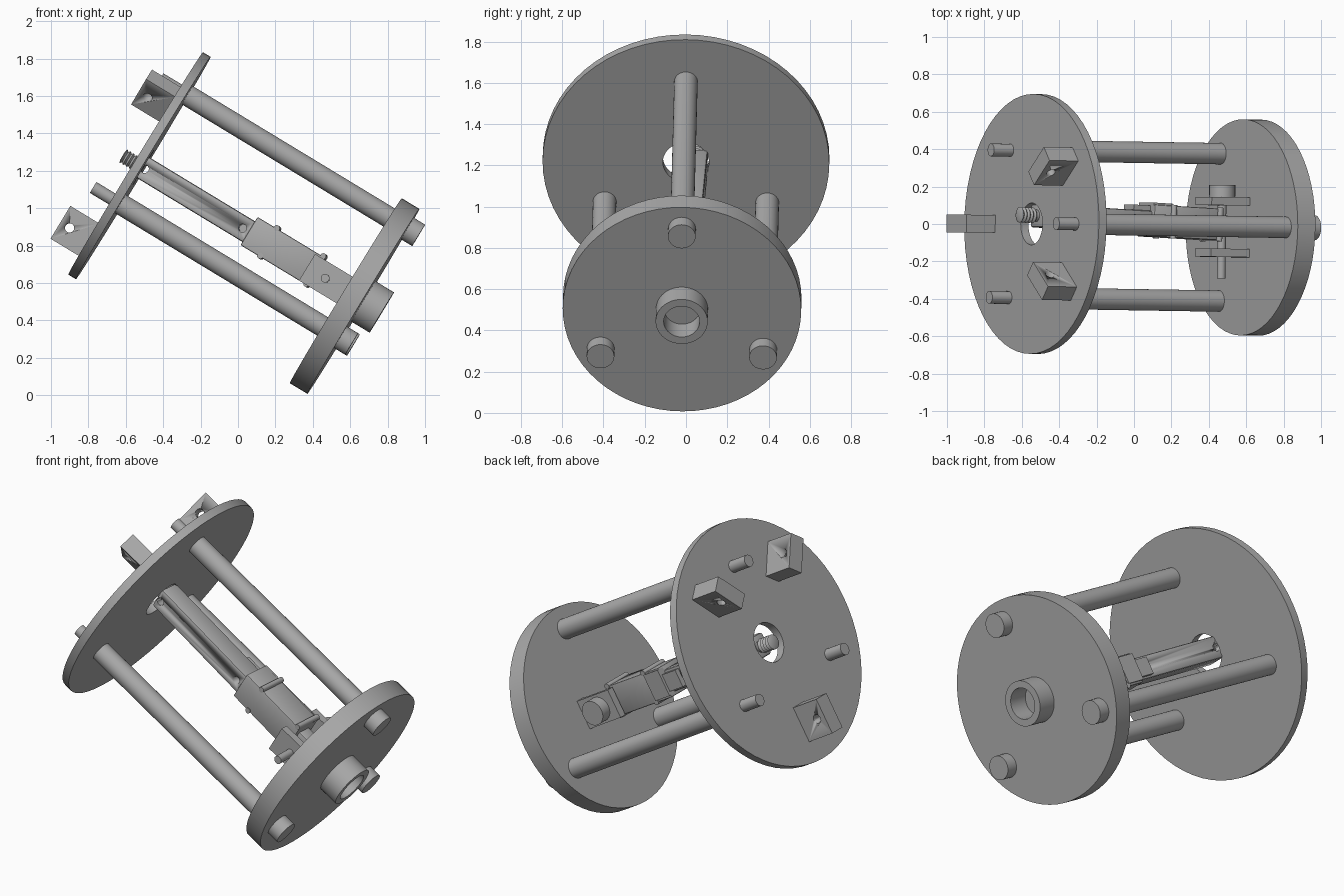
import bpy, bmesh
from math import radians, pi, sin, cos
from mathutils import Matrix, Vector

if "Cube" in bpy.data.objects:
    bpy.data.objects.remove(bpy.data.objects["Cube"], do_unlink=True)

grey = bpy.data.materials.new("plain_grey")
grey.use_nodes = True
grey.diffuse_color = (0.4, 0.4, 0.4, 1)
grey.node_tree.nodes["Principled BSDF"].inputs["Base Color"].default_value = (0.4, 0.4, 0.4, 1)

# Local frame: x runs along the tilted axis, y sideways, z up the disc face
TILT = (Matrix.Translation((-0.527, 0, 1.227)) @ Matrix.Rotation(radians(31.2), 4, 'Y')
        @ Matrix.Rotation(radians(-0.8), 4, 'Z'))
PIVOT = Matrix.Translation((1.165, 0, 0))
ACTUATOR = TILT @ PIVOT @ Matrix.Rotation(radians(-2.2), 4, 'Z') @ PIVOT.inverted()


def finish(bm, name, frame=TILT):
    bmesh.ops.recalc_face_normals(bm, faces=bm.faces)
    mesh = bpy.data.meshes.new(name)
    bm.to_mesh(mesh)
    bm.free()
    mesh.transform(frame)
    mesh.materials.append(grey)
    ob = bpy.data.objects.new(name, mesh)
    bpy.context.collection.objects.link(ob)
    bpy.ops.object.select_all(action='DESELECT')
    bpy.context.view_layer.objects.active = ob
    ob.select_set(True)
    bpy.ops.object.shade_smooth_by_angle(angle=radians(30))
    return ob


def lathe(name, profile, y=0, z=0, steps=32, closed=False, frame=TILT):
    """Spin (x, radius) points about the local x axis."""
    bm = bmesh.new()
    verts = [bm.verts.new((u, 0, r)) for u, r in profile]
    pairs = list(zip(verts, verts[1:] + verts[:1]))
    edges = [bm.edges.new(p) for p in (pairs if closed else pairs[:-1])]
    bmesh.ops.spin(bm, geom=verts + edges, axis=(1, 0, 0), cent=(0, 0, 0),
                   angle=2 * pi, steps=steps, use_merge=True)
    bmesh.ops.remove_doubles(bm, verts=bm.verts, dist=0.0005)
    bmesh.ops.translate(bm, verts=bm.verts, vec=(0, y, z))
    return finish(bm, name, frame)


def cross_pin(name, x, z, y0, y1, r, frame=TILT):
    """Cylinder lying along local y."""
    bm = bmesh.new()
    m = Matrix.Translation((x, (y0 + y1) / 2, z)) @ Matrix.Rotation(pi / 2, 4, 'X')
    bmesh.ops.create_cone(bm, cap_ends=True, segments=24, radius1=r, radius2=r,
                          depth=y1 - y0, matrix=m)
    return finish(bm, name, frame)


def box(name, low, high, frame=TILT, bevel=0):
    bm = bmesh.new()
    low, high = Vector(low), Vector(high)
    bmesh.ops.create_cube(bm, size=1, matrix=Matrix.Translation((low + high) / 2)
                          @ Matrix.Diagonal((*(high - low), 1)))
    if bevel:
        bmesh.ops.bevel(bm, geom=bm.edges[:], offset=bevel, segments=2, affect='EDGES', profile=0.5)
    return finish(bm, name, frame)


def drill(ob, x, z, r, frame=TILT):
    """Cut a sideways hole through a part."""
    cutter = cross_pin("cutter", x, z, -0.3, 0.3, r, frame)
    cutter.hide_render = True
    mod = ob.modifiers.new("hole", 'BOOLEAN')
    mod.object, mod.operation, mod.solver = cutter, 'DIFFERENCE', 'EXACT'
    bpy.context.view_layer.objects.active = ob
    bpy.ops.object.modifier_apply(modifier=mod.name)
    bpy.data.objects.remove(cutter, do_unlink=True)


# End discs: one with a centre hole, one with a hollow blind boss
lathe("large_disc", [(-0.024, 0.112), (0.024, 0.112), (0.024, 0.695), (-0.024, 0.695)],
      steps=64, closed=True)
lathe("small_disc_with_boss", [(1.29, 0), (1.29, 0.578), (1.4, 0.578), (1.4, 0.126),
                               (1.515, 0.126), (1.515, 0.087), (1.395, 0.087), (1.395, 0)], steps=64)

# Three stepped tie rods with thin pins and thick end heads
for i, name in enumerate(("top_rod", "left_rod", "right_rod")):
    a = i * 2 * pi / 3
    lathe(name, [(-0.146, 0), (-0.146, 0.034), (0.02, 0.034), (0.02, 0.057), (1.38, 0.057),
                 (1.38, 0.067), (1.47, 0.067), (1.47, 0)], 0.455 * sin(a), 0.455 * cos(a))

# Three drilled mounting lugs on the outer face of the large disc
for name, angle in (("left_lug", 40), ("right_lug", -40), ("bottom_lug", 180)):
    turn = TILT @ Matrix.Rotation(radians(-angle), 4, 'X')
    lug = box(name, (-0.204, -0.047, 0.375), (-0.02, 0.047, 0.58), turn)
    drill(lug, -0.147, 0.478, 0.025, turn)

# Clevis ears and bolt on the inner face of the small disc
for name, y in (("left_clevis_ear", 0.138), ("right_clevis_ear", -0.138)):
    box(name, (1.05, y - 0.022, -0.083), (1.295, y + 0.022, 0.083))
cross_pin("clevis_bolt", 1.165, 0, -0.275, 0.17, 0.023)
cross_pin("clevis_bolt_head", 1.165, 0, 0.16, 0.225, 0.07)

# Linear actuator: drilled tube, threaded tip, motor housing and rear eye
tube = box("actuator_tube", (0.005, -0.062, -0.063), (0.7, 0.062, 0.066), ACTUATOR, 0.012)
for x in (0.035, 0.647):
    drill(tube, x, 0, 0.022, ACTUATOR)
thread = [(-0.105, 0), (-0.105, 0.032)]
for i in range(5):
    thread += [(-0.1 + i * 0.02, 0.042), (-0.09 + i * 0.02, 0.032)]
lathe("threaded_tip", thread + [(0.02, 0.032), (0.02, 0)], frame=ACTUATOR, steps=24)
box("motor_housing", (0.685, -0.075, -0.083), (1.11, 0.095, 0.093), ACTUATOR, 0.008)
box("housing_collar", (0.685, 0.06, -0.07), (0.8, 0.106, 0.085), ACTUATOR)
box("housing_guide", (0.58, 0.03, -0.05), (0.7, 0.09, 0.05), ACTUATOR)
box("rear_eye", (1.09, -0.045, -0.05), (1.225, 0.045, 0.05), ACTUATOR, 0.012)
for x in (0.805, 1.095):
    for z in (-0.078, 0.095):
        cross_pin("housing_screw", x, z, -0.08, 0.1, 0.016, ACTUATOR)
